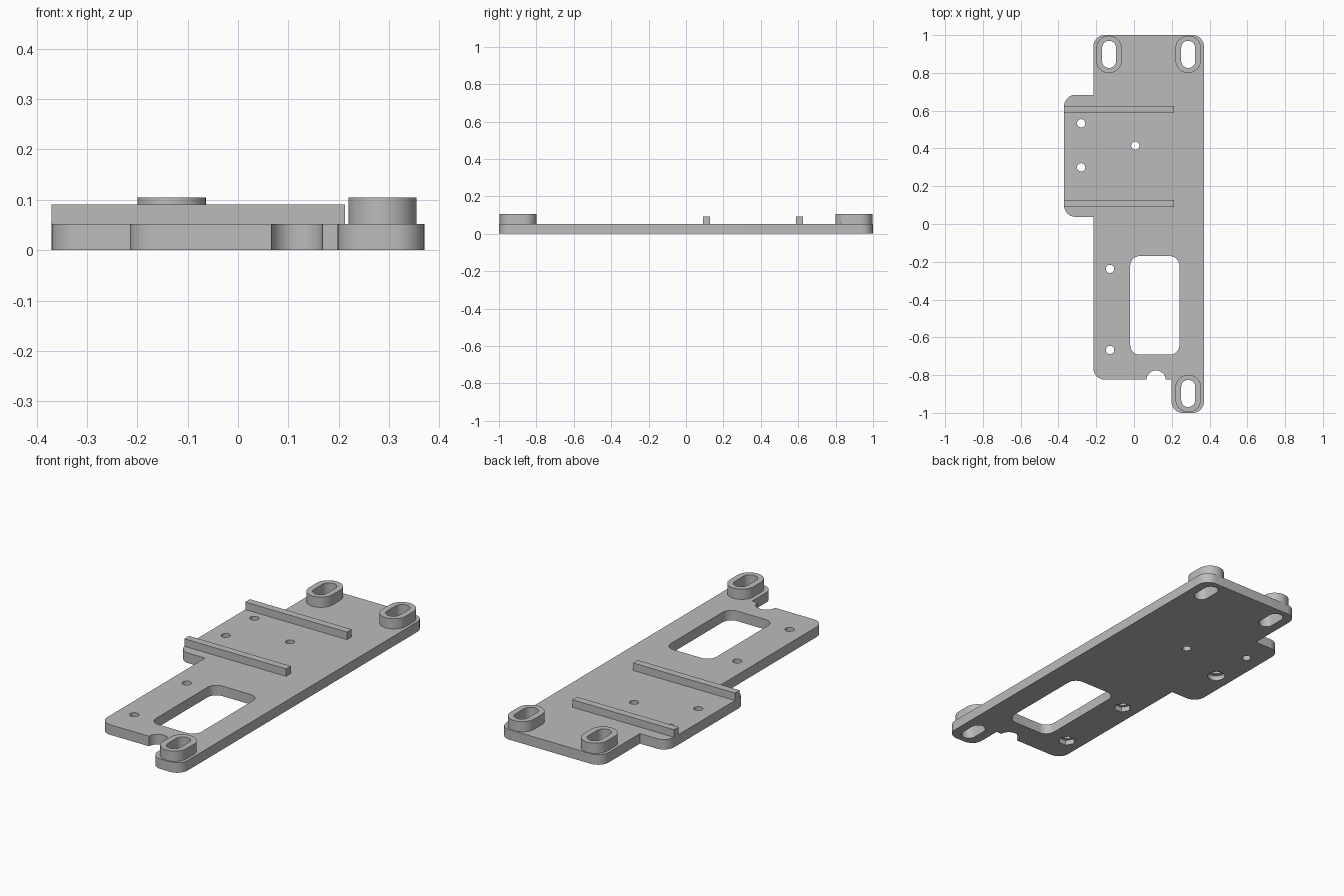
import bpy, bmesh
from math import pi, cos, sin, radians
from mathutils import Vector

cube = bpy.data.objects.get("Cube")
if cube:
    bpy.data.objects.remove(cube, do_unlink=True)

grey = bpy.data.materials.new("plain grey")
grey.use_nodes = True
grey.diffuse_color = (0.5, 0.5, 0.5, 1)
grey.node_tree.nodes["Principled BSDF"].inputs["Base Color"].default_value = (0.5, 0.5, 0.5, 1)

THICK, RIB_TOP, BOSS_TOP = 0.052, 0.091, 0.105


def arc(x, y, r, start, end, steps):
    angles = [start + (end - start) * i / steps for i in range(steps + 1)]
    return [(x + r * cos(a), y + r * sin(a)) for a in angles]


def circle(x, y, r, sides=32):
    return arc(x, y, r, 0, 2 * pi, sides)[:-1]


def slot(x, y, r, half_length):
    d = half_length - r
    return arc(x, y + d, r, 0, pi, 20) + arc(x, y - d, r, pi, 2 * pi, 20)


def rounded(corners, steps=10):
    """Outline from (x, y, radius) corners, with right-angle fillets."""
    points = []
    for i, (x, y, r) in enumerate(corners):
        if r == 0:
            points.append((x, y))
            continue
        here = Vector((x, y))
        a = (Vector(corners[i - 1][:2]) - here).normalized() * r
        b = (Vector(corners[(i + 1) % len(corners)][:2]) - here).normalized() * r
        centre = here + a + b
        for k in range(steps + 1):
            t = pi / 2 * k / steps
            points.append(tuple(centre - b * cos(t) - a * sin(t)))
    return points


def rectangle(x0, x1, y0, y1, r=0):
    return rounded([(x0, y0, r), (x1, y0, r), (x1, y1, r), (x0, y1, r)])


def prism(name, outline, z0, z1):
    bm = bmesh.new()
    face = bm.faces.new([bm.verts.new((x, y, z0)) for x, y in outline])
    top = bmesh.ops.extrude_face_region(bm, geom=[face])["geom"]
    verts = [v for v in top if isinstance(v, bmesh.types.BMVert)]
    bmesh.ops.translate(bm, verts=verts, vec=(0, 0, z1 - z0))
    bmesh.ops.recalc_face_normals(bm, faces=bm.faces)
    mesh = bpy.data.meshes.new(name)
    bm.to_mesh(mesh)
    bm.free()
    mesh.materials.append(grey)
    obj = bpy.data.objects.new(name, mesh)
    bpy.context.collection.objects.link(obj)
    return obj


def cut(obj, outline, z0=-0.1, z1=0.2):
    cutter = prism("cutter", outline, z0, z1)
    cutter.hide_render = True
    mod = obj.modifiers.new("cut", "BOOLEAN")
    mod.operation, mod.solver, mod.object = "DIFFERENCE", "EXACT", cutter
    bpy.context.view_layer.objects.active = obj
    bpy.ops.object.modifier_apply(modifier=mod.name)
    bpy.data.objects.remove(cutter, do_unlink=True)


def smooth(obj):
    bpy.ops.object.select_all(action="DESELECT")
    obj.select_set(True)
    bpy.context.view_layer.objects.active = obj
    bpy.ops.object.shade_smooth_by_angle(angle=radians(30))


# Base plate with side tab and front foot
R = 0.06
base = prism("base_plate", rounded([
    (0.198, -1, R), (0.37, -1, R), (0.37, 1, R), (-0.215, 1, R),
    (-0.215, 0.684, 0), (-0.37, 0.684, R), (-0.37, 0.038, R),
    (-0.215, 0.038, 0), (-0.215, -0.824, R), (0.198, -0.824, 0)]), 0, THICK)

# Window and half-round notch in the front edge
cut(base, rectangle(-0.02, 0.24, -0.692, -0.17, 0.05))
cut(base, circle(0.117, -0.826, 0.051))

# Screw holes, some with a recess underneath (number of recess sides)
for x, y, sides in [(-0.28, 0.533, 0), (-0.28, 0.3, 32), (0.007, 0.415, 0),
                    (-0.127, -0.238, 6), (-0.127, -0.667, 6)]:
    cut(base, circle(x, y, 0.022))
    if sides:
        cut(base, circle(x, y, 0.043, sides), -0.1, 0.026)

# Raised slotted mounting bosses
for name, x, y in [("back_right_boss", -0.132, 0.898), ("back_left_boss", 0.287, 0.898),
                   ("front_left_boss", 0.287, -0.897)]:
    boss = prism(name, slot(x, y, 0.068, 0.099), THICK, BOSS_TOP)
    hole = slot(x, y, 0.037, 0.072)
    cut(boss, hole)
    cut(base, hole)
    smooth(boss)
smooth(base)

# Cross ribs
for name, y in [("front_rib", 0.109), ("back_rib", 0.607)]:
    prism(name, rectangle(-0.37, 0.213, y - 0.019, y + 0.019), THICK, RIB_TOP)
